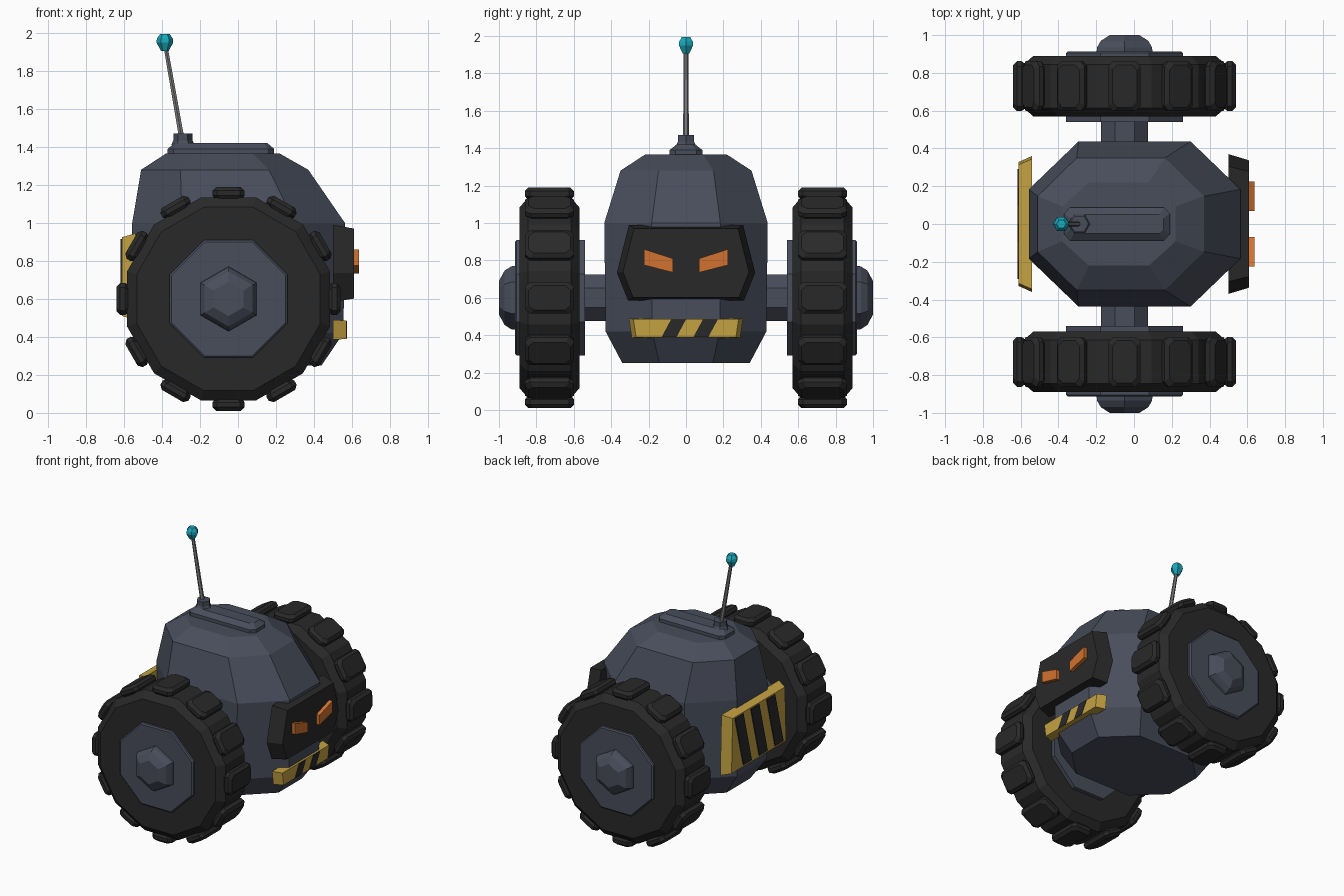
import bpy, bmesh, math
from mathutils import Vector, Matrix

if "Cube" in bpy.data.objects:
    bpy.data.objects.remove(bpy.data.objects["Cube"], do_unlink=True)


def material(name, colour, rough=0.8):
    m = bpy.data.materials.new(name)
    m.use_nodes = True
    m.diffuse_color = (*colour, 1)
    node = m.node_tree.nodes["Principled BSDF"]
    node.inputs["Base Color"].default_value = (*colour, 1)
    node.inputs["Roughness"].default_value = rough
    return m


SLATE = material("slate_blue_paint", (0.065, 0.075, 0.105))
RUBBER = material("black_rubber", (0.022, 0.022, 0.022))
YELLOW = material("warning_yellow", (0.55, 0.36, 0.055))
ORANGE = material("orange_lens", (0.65, 0.17, 0.03))
CYAN = material("cyan_light", (0.01, 0.4, 0.5))
STEEL = material("grey_steel", (0.2, 0.2, 0.21))


def loft(name, rings, mat, transforms=(Matrix(),)):
    """Skin a stack of equal-sized rings, cap both ends, repeat per transform."""
    bm = bmesh.new()
    for t in transforms:
        rows = [[bm.verts.new(t @ Vector(p)) for p in ring] for ring in rings]
        n = len(rows[0])
        for a, b in zip(rows, rows[1:]):
            for i in range(n):
                j = (i + 1) % n
                bm.faces.new((a[i], a[j], b[j], b[i]))
        bm.faces.new(rows[0][::-1])
        bm.faces.new(rows[-1])
    bmesh.ops.recalc_face_normals(bm, faces=bm.faces)
    mesh = bpy.data.meshes.new(name)
    bm.to_mesh(mesh)
    bm.free()
    mesh.materials.append(mat)
    obj = bpy.data.objects.new(name, mesh)
    bpy.context.collection.objects.link(obj)
    return obj


def chamfered(hx, hy, kx, ky, z, cx=0):
    """Rectangle with cut corners in the xy plane; kx, ky are the corner points."""
    half = [(hx, ky), (kx, hy), (-kx, hy), (-hx, ky)]
    return [(cx + x, y, z) for x, y in half] + [(cx - x, -y, z) for x, y in half]


def circle(r, n, z, start=0.0):
    return [(r * math.cos(start + math.tau * i / n),
             r * math.sin(start + math.tau * i / n), z) for i in range(n)]


def plate_x(name, outline, x0, x1, mat, scale=1.0, transforms=(Matrix(),)):
    """Slab facing along x from a (y, z) outline, its outer face scaled."""
    n = len(outline)
    my = sum(p[0] for p in outline) / n
    mz = sum(p[1] for p in outline) / n
    back = [(x0, y, z) for y, z in outline]
    front = [(x1, my + (y - my) * scale, mz + (z - mz) * scale) for y, z in outline]
    return loft(name, [back, front], mat, transforms)


# Faceted body hull: centre x, half length, half width, height
hull = [(0, 0.44, 0.34, 0.25), (0, 0.555, 0.43, 0.42), (0.003, 0.56, 0.437, 1.0),
        (-0.07, 0.44, 0.35, 1.28), (-0.08, 0.30, 0.22, 1.365)]
loft("body", [chamfered(hx, hy, hx * 0.53, hy * 0.42, z, cx) for cx, hx, hy, z in hull], SLATE)

# Raised plate on the roof
loft("roof_plate", [chamfered(0.28, 0.087, 0.25, 0.055, 1.35, -0.09),
                    chamfered(0.28, 0.087, 0.25, 0.055, 1.39, -0.09),
                    chamfered(0.245, 0.05, 0.225, 0.03, 1.42, -0.09)], SLATE)

# Antenna: socket, leaning rod and tip
base, tip = Vector((-0.29, 0, 1.41)), Vector((-0.385, 0, 1.95))
loft("antenna_socket", [circle(0.062, 6, 0), circle(0.05, 6, 0.025), circle(0.05, 6, 0.06)],
     SLATE, [Matrix.Translation(base)])
rod = tip - base
lean = Matrix.Translation(base) @ rod.to_track_quat('Z', 'Y').to_matrix().to_4x4()
loft("antenna_rod", [circle(0.016, 6, 0), circle(0.012, 6, rod.length)], STEEL, [lean])
loft("antenna_tip", [circle(0.02, 6, -0.045), circle(0.044, 6, 0), circle(0.042, 6, 0.02),
                     circle(0.025, 6, 0.045)], CYAN, [Matrix.Translation(tip)])

# Wheels: local z runs outwards along the axle, local y stays upright
HUB = Vector((-0.05, 0, 0.6))
for side, sign in (("right", -1), ("left", 1)):
    frame = Matrix.Translation(HUB) @ Matrix(
        ((1, 0, 0, 0), (0, 0, sign, 0), (0, 1, 0, 0), (0, 0, 0, 1)))

    def turned(part, profile, n, mat, start):
        loft(f"{side}_{part}", [circle(r, n, z, start) for r, z in profile], mat, [frame])

    half12, half8 = math.pi / 12, math.pi / 8
    turned("axle", [(0.135, 0.2), (0.135, 0.56)], 8, SLATE, half8)
    turned("tyre", [(0.5, 0.57), (0.554, 0.615), (0.554, 0.845), (0.5, 0.89)],
           12, RUBBER, half12)
    turned("wheel_disc", [(0.335, 0.54), (0.335, 0.905), (0.325, 0.913)], 8, SLATE, half8)
    turned("hub_cap", [(0.172, 0.9), (0.168, 0.935), (0.145, 0.97), (0.09, 1.0)],
           6, SLATE, math.pi / 6)

    # Tread blocks, one on each flat of the tyre
    block = [chamfered(0.085 - d, 0.132 - d, 0.06 - d, 0.105 - d, r)
             for r, d in ((0.525, 0.015), (0.545, 0), (0.57, 0), (0.59, 0.02))]
    stand = Matrix.Translation((HUB.x, sign * 0.73, HUB.z))
    loft(f"{side}_tread_blocks", block, RUBBER,
         [stand @ Matrix.Rotation(math.tau * i / 12, 4, 'Y') for i in range(12)])

# Face visor and slanted eyes
visor = [(0.31, 0.585), (0.37, 0.735), (0.305, 0.99)]
visor += [(-y, z) for y, z in reversed(visor)]
plate_x("face_visor", visor, 0.5, 0.61, RUBBER, 0.91)
eye = [(0.07, 0.735), (0.225, 0.775), (0.225, 0.86), (0.07, 0.81)]
plate_x("eyes", eye, 0.6, 0.638, ORANGE, 1.0, [Matrix(), Matrix.Scale(-1, 4, (0, 1, 0))])


def stripes(name, centres, width, lean, z0, z1, x0, x1):
    """Slanted warning stripes laid on a panel."""
    w, s = width / 2, lean / 2
    outline = [(-w - s, z0), (w - s, z0), (w + s, z1), (-w + s, z1)]
    plate_x(name, outline, x0, x1, RUBBER, 1.0,
            [Matrix.Translation((0, c, 0)) for c in centres])


# Front bumper with two stripes
plate_x("front_bumper", [(-0.29, 0.385), (0.29, 0.385), (0.305, 0.49), (-0.305, 0.49)],
        0.5, 0.57, YELLOW, 0.92)
stripes("bumper_stripes", (-0.065, 0.105), 0.08, 0.05, 0.391, 0.484, 0.566, 0.573)

# Rear warning panel with three stripes
plate_x("rear_panel", [(-0.36, 0.49), (0.36, 0.49), (0.345, 0.945), (-0.345, 0.945)],
        -0.54, -0.612, YELLOW, 0.91)
stripes("rear_stripes", (-0.19, 0, 0.19), 0.1, 0.1, 0.525, 0.915, -0.61, -0.618)
